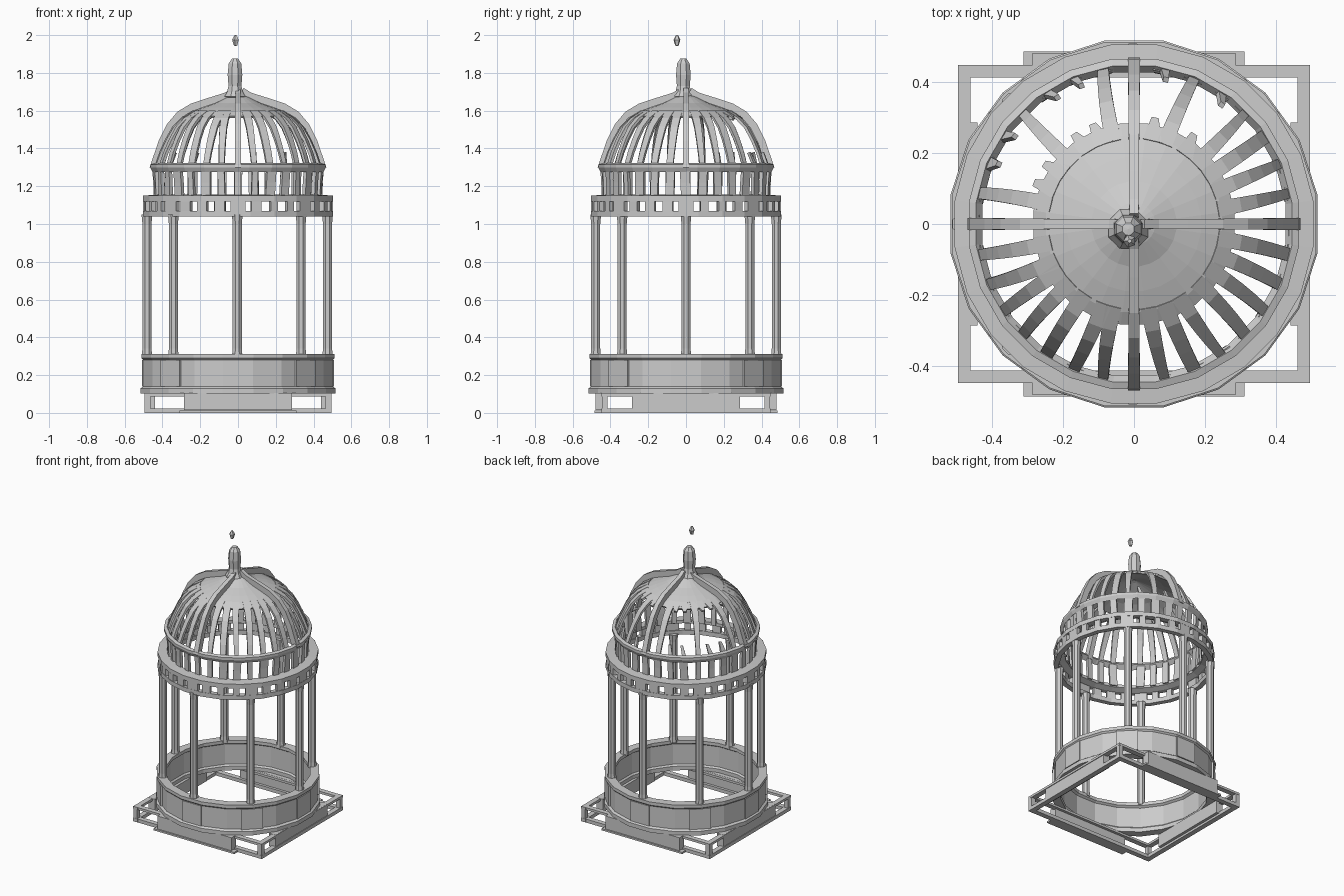
import bpy, bmesh, math, random
from mathutils import Vector, Matrix

if "Cube" in bpy.data.objects:
    bpy.data.objects.remove(bpy.data.objects["Cube"])

random.seed(4)
TAU = 2 * math.pi


def finish(name, bm):
    bmesh.ops.remove_doubles(bm, verts=bm.verts, dist=0.0004)
    bmesh.ops.recalc_face_normals(bm, faces=bm.faces)
    mesh = bpy.data.meshes.new(name)
    bm.to_mesh(mesh)
    bm.free()
    obj = bpy.data.objects.new(name, mesh)
    bpy.context.collection.objects.link(obj)
    return obj


def lathe(name, profile, sides, centre=(0, 0)):
    """Revolve a closed (radius, z) loop around a vertical axis."""
    bm = bmesh.new()
    rings = []
    for i in range(sides):
        a = TAU * (i + 0.5) / sides
        rings.append([bm.verts.new((centre[0] + r * math.cos(a), centre[1] + r * math.sin(a), z))
                      for r, z in profile])
    n = len(profile)
    for i in range(sides):
        p, q = rings[i], rings[(i + 1) % sides]
        for j in range(n):
            k = (j + 1) % n
            if profile[j][0] + profile[k][0] > 0.002:
                bm.faces.new((p[j], q[j], q[k], p[k]))
    return finish(name, bm)


def box(bm, size, loc, angle=0.0):
    m = (Matrix.Rotation(angle, 4, 'Z') @ Matrix.Translation(loc)
         @ Matrix.Diagonal((*size, 1)))
    bmesh.ops.create_cube(bm, size=1, matrix=m)


def rib(bm, path, angle, widths, depth, lean=0.0):
    """Sweep a rectangular bar along a (radius, z) path in a radial plane."""
    prev = None
    n = len(path)
    for i, (r, z) in enumerate(path):
        a0, a1 = path[max(i - 1, 0)], path[min(i + 1, n - 1)]
        t = Vector((a1[0] - a0[0], a1[1] - a0[1])).normalized()
        inner = (r - t.y * depth, z + t.x * depth)
        f = i / (n - 1)
        w = widths[0] + (widths[1] - widths[0]) * f
        rot = Matrix.Rotation(angle + lean * f, 3, 'Z')
        cur = [bm.verts.new(rot @ Vector((rr, s * w / 2, zz)))
               for rr, zz, s in ((r, z, -1), (r, z, 1), (*inner, 1), (*inner, -1))]
        if prev:
            for j in range(4):
                k = (j + 1) % 4
                bm.faces.new((prev[j], prev[k], cur[k], cur[j]))
        else:
            bm.faces.new(cur)
        prev = cur
    bm.faces.new(prev)


# Square base: foot frame, top rail and corner posts
bm = bmesh.new()
X, Y = 0.495, 0.447
for s in (-1, 1):
    for z, h in ((0.012, 0.024), (0.096, 0.016)):
        box(bm, (2 * X, 0.035, h), (0, s * (Y - 0.018), z))
        box(bm, (0.035, 2 * Y, h), (s * (X - 0.018), 0, z))
    for t in (-1, 1):
        box(bm, (0.03, 0.03, 0.1), (s * (X - 0.016), t * (Y - 0.016), 0.052))
finish("base_frame", bm)

# Thicker panels in the middle of each side
bm = bmesh.new()
for s in (-1, 1):
    box(bm, (0.57, 0.05, 0.09), (0, s * 0.455, 0.06))
    box(bm, (0.62, 0.05, 0.012), (0, s * 0.46, 0.006))
    box(bm, (0.05, 0.57, 0.09), (s * 0.465, 0, 0.06))
finish("base_side_panels", bm)

# Lower round wall with rims
lathe("lower_ring", [(0.522, 0.102), (0.522, 0.13), (0.508, 0.14), (0.508, 0.28),
                     (0.518, 0.29), (0.518, 0.312), (0.46, 0.312), (0.46, 0.29),
                     (0.475, 0.28), (0.475, 0.14), (0.465, 0.13), (0.465, 0.102)], 20)
bm = bmesh.new()
for i in range(8):
    box(bm, (0.012, 0.14, 0.14), (0.503, 0, 0.21), TAU * i / 8)
finish("lower_ring_pads", bm)

# Eight columns
for i in range(8):
    a = TAU * i / 8
    c = (0.478 * math.cos(a) - 0.004, 0.478 * math.sin(a))
    lathe(f"column_{i + 1}", [(0, 0.3), (0.03, 0.3), (0.026, 0.34), (0.026, 1.0),
                              (0.031, 1.05), (0, 1.05)], 8, c)

# Upper pierced ring: two rails joined by blocks
lathe("upper_ring_bottom_rail", [(0.508, 1.04), (0.508, 1.07), (0.475, 1.07), (0.475, 1.04)], 24)
lathe("upper_ring_top_rail", [(0.508, 1.12), (0.508, 1.15), (0.44, 1.155), (0.44, 1.135),
                              (0.475, 1.12)], 24)
bm = bmesh.new()
for i in range(32):
    w = 0.08 if i % 4 == 0 else random.uniform(0.035, 0.06)
    box(bm, (0.025, w, 0.07), (0.49, 0, 1.095), TAU * i / 32)
finish("upper_ring_blocks", bm)

# Drum of small windows under the dome
bm = bmesh.new()
for i in range(32):
    w = random.uniform(0.03, 0.055)
    rib(bm, [(0.447, 1.14), (0.449, 1.22), (0.455, 1.31)], TAU * i / 32, (w, w), 0.02,
        random.uniform(-0.02, 0.02))
finish("drum_bars", bm)
lathe("drum_top_rail", [(0.456, 1.275), (0.468, 1.298), (0.468, 1.315), (0.448, 1.322),
                        (0.43, 1.30)], 24)

# Dome slats; the rear quarters are broken, every third one still whole
full = [(0.448, 1.305), (0.422, 1.38), (0.39, 1.45), (0.352, 1.515), (0.305, 1.562), (0.24, 1.60)]
bm = bmesh.new()
for i in range(32):
    deg = 360 * i / 32
    if i % 8 == 0:
        continue
    lean = random.uniform(-0.05, 0.05)
    w = random.uniform(0.024, 0.04)
    if (50 < deg < 85 or 98 < deg < 165) and i % 3:
        rib(bm, full[4:], TAU * i / 32, (0.02, 0.055), 0.015, lean)
        rib(bm, full[:2], TAU * i / 32, (w, 0.015), 0.015, lean)
    else:
        rib(bm, full, TAU * i / 32, (w, 0.045), 0.015, lean)
finish("dome_slats", bm)

# Solid crown of the dome
lathe("dome_crown", [(0.285, 1.572), (0.25, 1.594), (0.19, 1.617), (0.12, 1.64), (0.06, 1.67),
                     (0.0, 1.69), (0.0, 1.67), (0.12, 1.622), (0.19, 1.60), (0.277, 1.56)], 24)

# Four main ribs standing proud of the dome
bm = bmesh.new()
for i in range(4):
    rib(bm, [(0.468, 1.30), (0.42, 1.44), (0.375, 1.53), (0.32, 1.595), (0.25, 1.637),
             (0.15, 1.67), (0.07, 1.695), (0.03, 1.72)], TAU * i / 4, (0.034, 0.026), 0.04)
finish("dome_main_ribs", bm)

# Finial and the loose chip above it
lathe("finial", [(0, 1.66), (0.06, 1.675), (0.045, 1.70), (0.037, 1.73), (0.042, 1.79),
                 (0.036, 1.85), (0.018, 1.875), (0, 1.877)], 8, (-0.016, -0.014))
lathe("finial_chip", [(0, 1.942), (0.01, 1.945), (0.019, 1.975), (0.006, 2.0), (0, 2.0)],
      5, (-0.012, -0.048))
